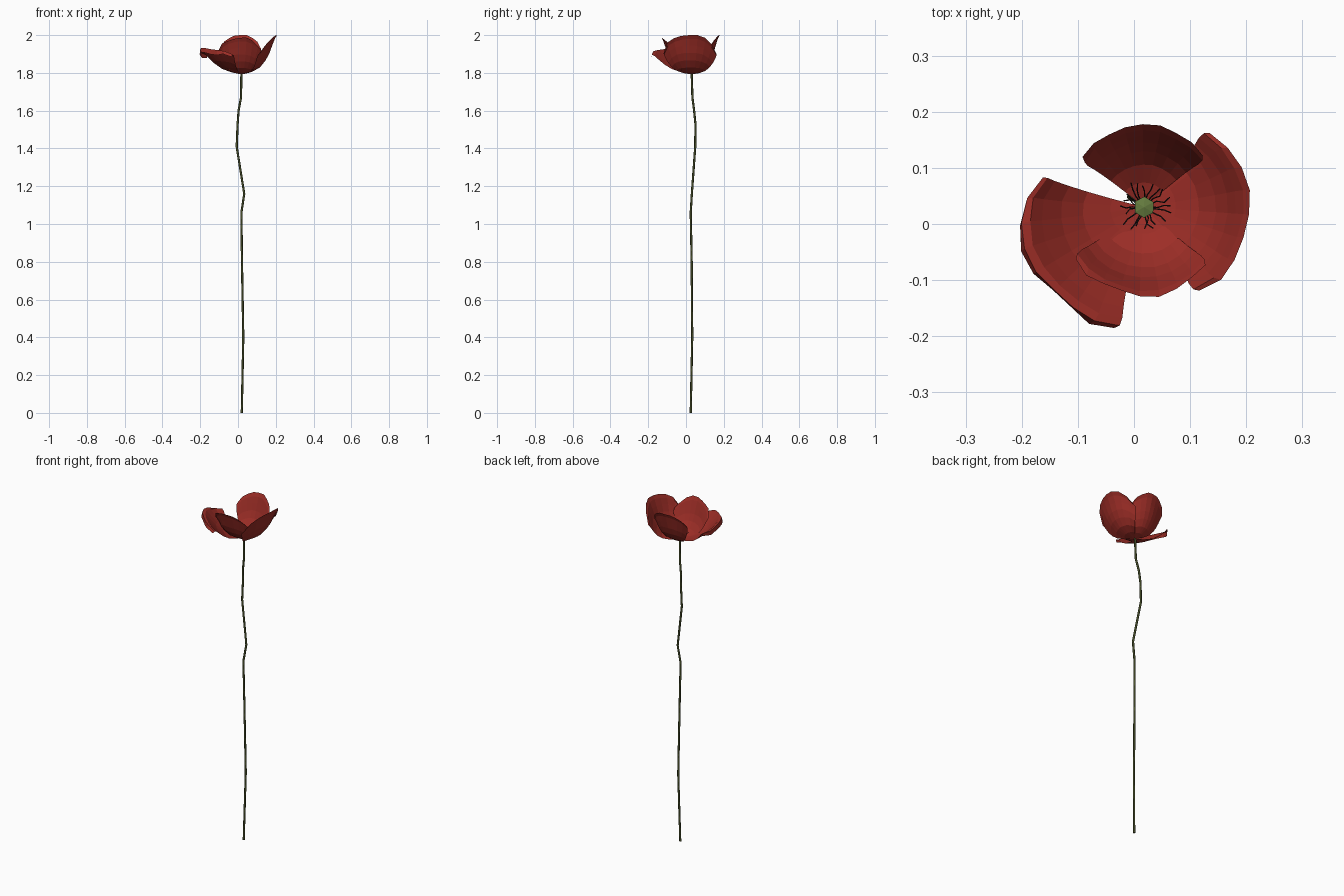
import bpy, math, random

if "Cube" in bpy.data.objects:
    bpy.data.objects.remove(bpy.data.objects["Cube"])

random.seed(4)
CX, CY, BASE = 0.018, 0.03, 1.793


def mat(name, rgb):
    m = bpy.data.materials.new(name)
    m.diffuse_color = (*rgb, 1)
    m.use_nodes = True
    m.node_tree.nodes["Principled BSDF"].inputs["Base Color"].default_value = m.diffuse_color
    return m


RED = mat("petal_red", (0.34, 0.027, 0.02))
STEM = mat("stem_green", (0.07, 0.085, 0.025))
GREEN = mat("pod_green", (0.13, 0.2, 0.05))
BLACK = mat("stamen_black", (0.02, 0.012, 0.012))


def tube(name, paths, radius, material, bevel):
    cu = bpy.data.curves.new(name, 'CURVE')
    cu.dimensions = '3D'
    cu.bevel_depth = radius
    cu.bevel_resolution = bevel
    cu.use_fill_caps = True
    for pts in paths:
        sp = cu.splines.new('POLY')
        sp.points.add(len(pts) - 1)
        for p, co in zip(sp.points, pts):
            p.co = (*co, 1)
    cu.materials.append(material)
    ob = bpy.data.objects.new(name, cu)
    bpy.context.collection.objects.link(ob)


def mesh(name, verts, faces, material):
    me = bpy.data.meshes.new(name)
    me.from_pydata(verts, [], faces)
    me.materials.append(material)
    ob = bpy.data.objects.new(name, me)
    bpy.context.collection.objects.link(ob)


def petal(name, angle, half, profile, droop, wave, phase, trim=0.0):
    """Cupped fan: profile rows of (distance, height) swept over an arc."""
    cols, rows = 8, len(profile)
    verts, faces = [], []
    for i, (d, h) in enumerate(profile):
        s = i / (rows - 1)
        for j in range(cols + 1):
            t = 2 * j / cols - 1
            width = 0.92 + 0.08 * s - 0.08 * max(0, s - 0.8) / 0.2
            a = math.radians(angle + half * t * width)
            ripple = wave * s ** 3 * math.sin(6 * t + phase)
            ripple += random.uniform(-.003, .003) * s * (1 if s < 1 else 0.8)
            r = d * (1 - 0.05 * s * t ** 4 - trim * s * max(0, -t) ** 6) + ripple * 0.6
            z = h * (1 - droop * abs(t) ** 2.6) + ripple * (0.4 + 0.6 * abs(t))
            verts.append((CX + r * math.cos(a), CY + r * math.sin(a),
                          min(2.0, BASE + max(z, 0))))
    w = cols + 1
    for i in range(rows - 1):
        for j in range(cols):
            k = i * w + j
            faces.append((k, k + w, k + w + 1, k + 1))
    mesh(name, verts, faces, RED)


# Petals: three upright cups and one spreading, rolled-over petal
cup = [(0.04, 0), (0.3, 0.06), (0.52, 0.17), (0.68, 0.35),
       (0.79, 0.54), (0.87, 0.73), (0.94, 0.90), (1.0, 1.0)]
petal("front_petal", 267, 54, [(0.158 * d, 0.192 * h) for d, h in cup], 0.38, 0.006, 0.5)
petal("back_petal", 91, 54, [(0.146 * d, 0.207 * h) for d, h in cup], 0.36, 0.004, 2.0)
petal("right_petal", -4, 57, [(0.188 * d, 0.208 * h) for d, h in cup], 0.47, 0.006, 0.0)
petal("left_petal", 211, 49, [(0.008, 0), (0.06, 0.016), (0.11, 0.038), (0.15, 0.07),
      (0.185, 0.107), (0.207, 0.132), (0.222, 0.137), (0.227, 0.113)], 0.28, 0.012, 2.6, 0.14)

# Stem
xs = [(0, .020, .025), (.4, .028, .033), (.8, .021, .03), (1.06, .018, .025), (1.16, .033, .031),
      (1.41, -.007, .049), (1.53, -.002, .05), (1.6, .003, .043), (1.67, .016, .034), (1.8, CX, CY)]
tube("stem", [[(x, y, z) for z, x, y in xs]], 0.006, STEM, 1)

# Seed pod: six-sided cup with a low pointed lid
rings = [(0.006, 0.0), (0.015, 0.015), (0.016, 0.035), (0.019, 0.04), (0.019, 0.045)]
pv = [(CX + r * math.cos(k * math.pi / 3 + .5), CY + r * math.sin(k * math.pi / 3 + .5), BASE + z)
      for r, z in rings for k in range(6)]
pf = [(i * 6 + k, i * 6 + (k + 1) % 6, i * 6 + 6 + (k + 1) % 6, i * 6 + 6 + k)
      for i in range(len(rings) - 1) for k in range(6)]
pv.append((CX, CY, BASE + 0.05))
top = (len(rings) - 1) * 6
pf += [(top + k, top + (k + 1) % 6, len(pv) - 1) for k in range(6)]
mesh("seed_pod", pv, pf, GREEN)

# Stamens: kinked dark filaments around the pod
paths = []
for k in range(20):
    a = k * math.tau / 20 + random.uniform(-.1, .1)
    reach = random.uniform(0.034, 0.05)
    pts = []
    for f, h in ((0.15, 0.004), (0.5, 0.02), (0.75, 0.034), (1.0, 0.042)):
        b = a + random.uniform(-.13, .13)
        pts.append((CX + reach * f * math.cos(b), CY + reach * f * math.sin(b), BASE + h))
    paths.append(pts)
tube("stamens", paths, 0.0012, BLACK, 0)
